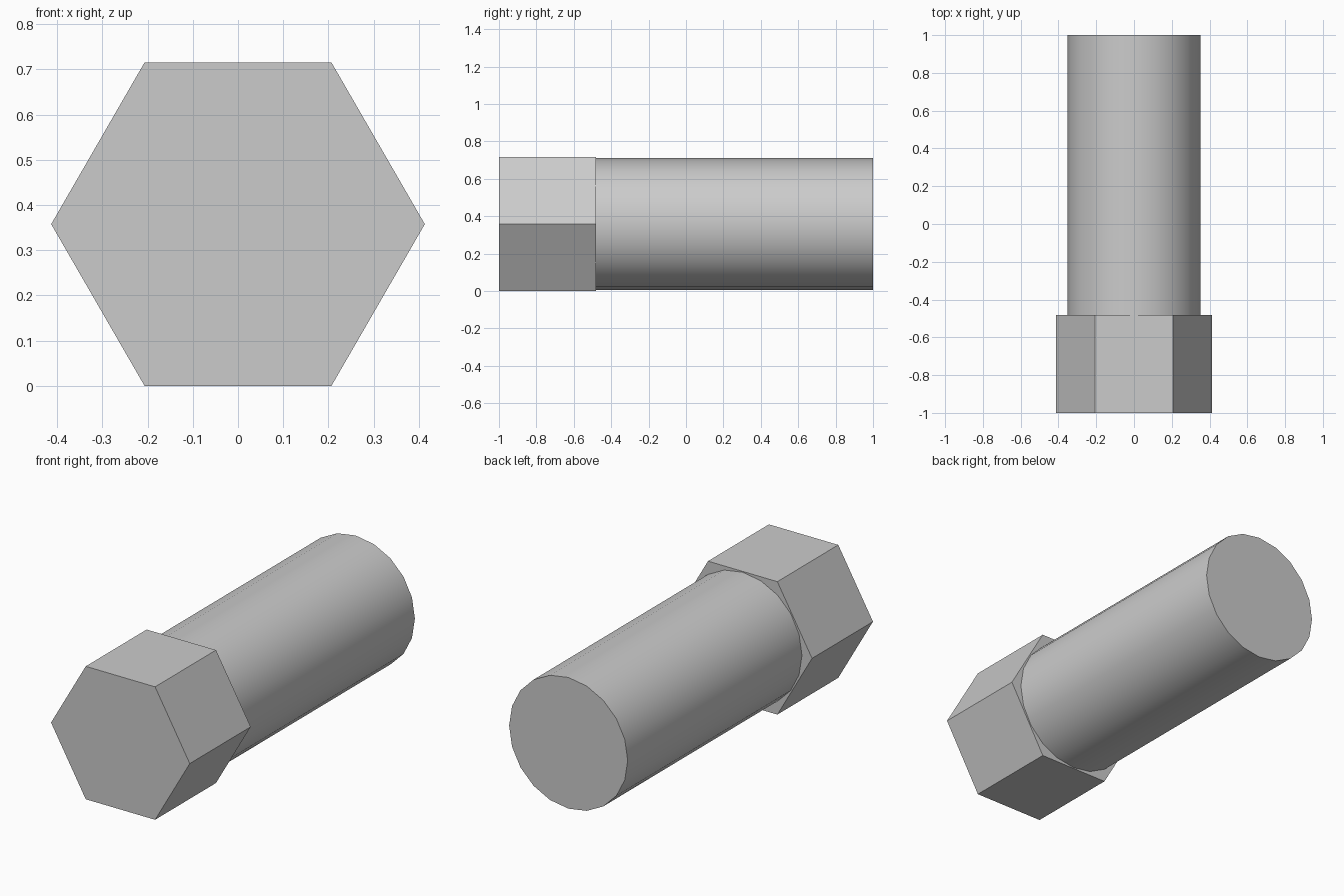
import bpy, bmesh, math

cube = bpy.data.objects.get("Cube")
if cube:
    bpy.data.objects.remove(cube, do_unlink=True)

HEAD_RADIUS = 0.413
AXIS_Z = HEAD_RADIUS * math.sqrt(3) / 2   # head rests on one flat
JOINT_Y = -0.482                          # where head meets shaft

# Plain grey steel
steel = bpy.data.materials.new("grey_steel")
steel.use_nodes = True
colour = (0.6, 0.6, 0.6, 1)
steel.diffuse_color = colour
steel.node_tree.nodes["Principled BSDF"].inputs["Base Color"].default_value = colour


def prism(name, sides, radius, y0, y1, smooth=False):
    """Capped prism along y, with a corner pointing to +x."""
    bm = bmesh.new()
    ring = [bm.verts.new((radius * math.cos(a), y0, AXIS_Z + radius * math.sin(a)))
            for a in (2 * math.pi * i / sides for i in range(sides))]
    cap = bm.faces.new(ring)
    out = bmesh.ops.extrude_face_region(bm, geom=[cap], use_keep_orig=True)
    verts = [v for v in out["geom"] if isinstance(v, bmesh.types.BMVert)]
    bmesh.ops.translate(bm, verts=verts, vec=(0, y1 - y0, 0))
    bmesh.ops.recalc_face_normals(bm, faces=bm.faces)
    mesh = bpy.data.meshes.new(name)
    bm.to_mesh(mesh)
    bm.free()
    mesh.materials.append(steel)
    obj = bpy.data.objects.new(name, mesh)
    bpy.context.collection.objects.link(obj)
    if smooth:
        bpy.ops.object.select_all(action='DESELECT')
        obj.select_set(True)
        bpy.context.view_layer.objects.active = obj
        bpy.ops.object.shade_smooth_by_angle(angle=math.radians(30))
    return obj


# Hexagonal head and round shaft
prism("hex_head", 6, HEAD_RADIUS, -1, JOINT_Y)
prism("shaft", 20, 0.353, JOINT_Y, 1, smooth=True)
